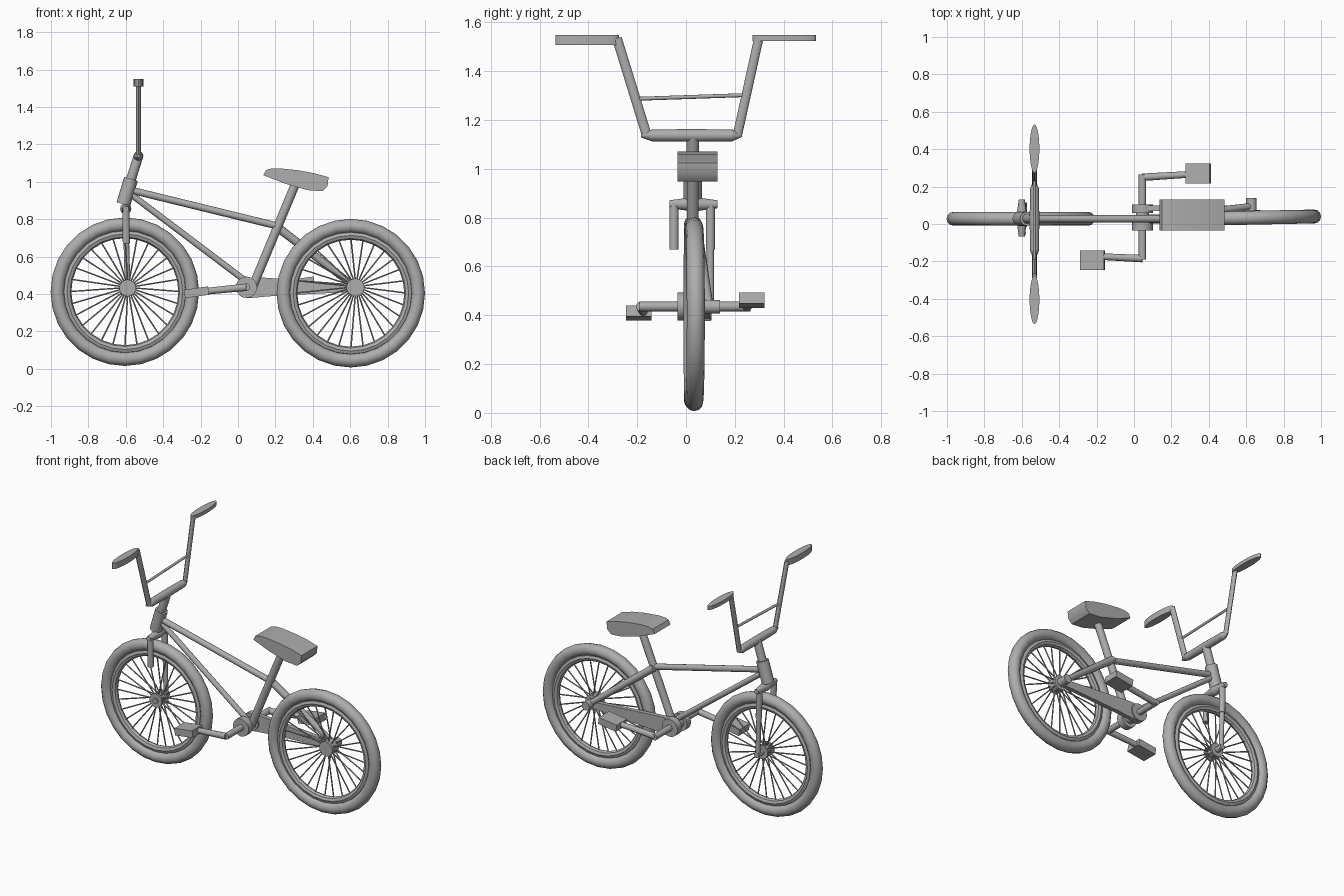
import bpy, bmesh, math
from mathutils import Vector, Matrix

if "Cube" in bpy.data.objects:
    bpy.data.objects.remove(bpy.data.objects["Cube"])

grey = bpy.data.materials.new("plain_grey")
grey.use_nodes = True
COLOUR = (0.42, 0.42, 0.42, 1)
grey.diffuse_color = COLOUR
grey.node_tree.nodes["Principled BSDF"].inputs["Base Color"].default_value = COLOUR

MID = 0.028  # centre plane of the frame


def finish(name, bm, smooth=True):
    bmesh.ops.recalc_face_normals(bm, faces=bm.faces)
    mesh = bpy.data.meshes.new(name)
    bm.to_mesh(mesh)
    bm.free()
    mesh.materials.append(grey)
    obj = bpy.data.objects.new(name, mesh)
    bpy.context.collection.objects.link(obj)
    if smooth:
        bpy.ops.object.select_all(action='DESELECT')
        obj.select_set(True)
        bpy.context.view_layer.objects.active = obj
        bpy.ops.object.shade_smooth_by_angle(angle=math.radians(40))
    return obj


def add_tube(bm, a, b, r1, r2=None, sides=12, flat=1.0):
    """Cylinder or cone from a to b; flat squeezes it along x."""
    a, b = Vector(a), Vector(b)
    turn = (b - a).to_track_quat('Z', 'Y').to_matrix().to_4x4()
    squeeze = Matrix.Translation((a + b) / 2) @ Matrix.Scale(flat, 4, (1, 0, 0))
    bmesh.ops.create_cone(bm, cap_ends=True, segments=sides, radius1=r1,
                          radius2=r1 if r2 is None else r2,
                          depth=(b - a).length, matrix=squeeze @ turn)


def tube(name, a, b, r1, r2=None, sides=12, flat=1.0):
    bm = bmesh.new()
    add_tube(bm, a, b, r1, r2, sides, flat)
    return finish(name, bm)


def lathe(name, profile, centre, steps=28, yaw=0.0):
    """Spin a closed (radius, y) profile about the wheel axle."""
    bm = bmesh.new()
    rings = []
    for i in range(steps):
        t = math.tau * i / steps
        rings.append([bm.verts.new((r * math.cos(t), y, r * math.sin(t))) for r, y in profile])
    n = len(profile)
    for i in range(steps):
        p, q = rings[i], rings[(i + 1) % steps]
        for j in range(n):
            k = (j + 1) % n
            bm.faces.new((p[j], p[k], q[k], q[j]))
    bm.transform(Matrix.Translation(centre) @ Matrix.Rotation(yaw, 4, 'Z'))
    return finish(name, bm)


def extrude(name, outline, y0, y1):
    """Extrude an (x, z) outline across y."""
    bm = bmesh.new()
    face = bm.faces.new([bm.verts.new((x, y0, z)) for x, z in outline])
    out = bmesh.ops.extrude_face_region(bm, geom=[face])
    moved = [v for v in out["geom"] if isinstance(v, bmesh.types.BMVert)]
    bmesh.ops.translate(bm, verts=moved, vec=(0, y1 - y0, 0))
    return finish(name, bm)


def circle(radius, major, count=12, squash=1.0):
    return [(major + radius * math.cos(math.tau * i / count),
             squash * radius * math.sin(math.tau * i / count)) for i in range(count)]


# Wheels: tyre, rim and spokes
def wheel(side, centre, hub, yaw):
    centre, hub = Vector(centre), Vector(hub)
    lathe(side + "_tyre", circle(0.037, 0.36), centre, yaw=yaw)
    lathe(side + "_rim", circle(0.023, 0.309, 8), centre, yaw=yaw)
    bm = bmesh.new()
    count = 28
    for i in range(count):
        t = math.tau * i / count
        out = Vector((math.cos(t), 0, math.sin(t)))
        offset = Vector((0, 0.025 if i % 2 else -0.015, 0))
        end = centre + Matrix.Rotation(yaw, 3, 'Z') @ (out * 0.3)
        add_tube(bm, hub + offset + out * 0.03, end, 0.0042, sides=5)
    finish(side + "_spokes", bm)


wheel("front", (-0.605, MID, 0.412), (-0.59, MID, 0.432), 0.0)
wheel("rear", (0.603, 0.033, 0.404), (0.628, 0.04, 0.435), 0.02)

# Hubs and axles
tube("front_hub", (-0.59, 0.0, 0.432), (-0.59, 0.06, 0.432), 0.028, sides=16)
for i, y in enumerate((-0.002, 0.058)):
    tube(f"front_hub_flange_{i}", (-0.59, y - 0.006, 0.432), (-0.59, y + 0.006, 0.432), 0.045, sides=16)
tube("front_axle", (-0.59, -0.015, 0.432), (-0.59, 0.115, 0.432), 0.018)
tube("rear_hub", (0.628, 0.01, 0.435), (0.628, 0.075, 0.435), 0.048, sides=16)
tube("rear_axle", (0.628, 0.07, 0.435), (0.628, 0.14, 0.435), 0.028)

# Fork: tapered crown, two upper legs and the left lower leg
for name, tip in (("right", -0.067), ("left", 0.13)):
    tube("fork_crown_" + name, (-0.6, 0.032, 0.855), (-0.6, tip, 0.855), 0.03, 0.016)
for name, y in (("right", -0.049), ("left", 0.1)):
    tube(f"fork_{name}_upper_leg", (-0.6, y, 0.86), (-0.597, y, 0.67), 0.019)
tube("fork_left_lower_leg", (-0.597, 0.1, 0.68), (-0.59, 0.1, 0.42), 0.015)

# Head tube and stem
tube("head_tube", (-0.613, MID, 0.88), (-0.572, MID, 1.015), 0.038, sides=16)
tube("stem", (-0.576, MID, 1.0), (-0.533, MID, 1.135), 0.026, sides=16)

# Handlebar
BAR_X = -0.532
for name, tip, shoulder in (("right", -0.185, -0.14), ("left", 0.225, 0.19)):
    tube(f"handlebar_base_{name}", (BAR_X, 0.02, 1.137), (BAR_X, shoulder, 1.137), 0.026, 0.024)
    tube(f"handlebar_end_{name}", (BAR_X, shoulder, 1.137), (BAR_X, tip, 1.137), 0.024, 0.008)
tube("handlebar_right_riser", (BAR_X, -0.16, 1.135), (BAR_X, -0.283, 1.535), 0.02, flat=0.65)
tube("handlebar_left_riser", (BAR_X, 0.21, 1.135), (BAR_X, 0.298, 1.535), 0.019, flat=0.65)
tube("handlebar_crossbar", (BAR_X, -0.2, 1.287), (BAR_X, 0.238, 1.302), 0.008)

# Flat oval grips
for name, y, low in (("right", -0.405, 1.508), ("left", 0.402, 1.524)):
    tube(f"{name}_grip", (BAR_X, y, low), (BAR_X, y, 1.548), 0.13, sides=28, flat=0.2)

# Frame tubes
tube("top_tube", (-0.565, MID, 0.953), (0.205, MID, 0.765), 0.019)
tube("down_tube", (-0.565, MID, 0.927), (0.06, MID, 0.455), 0.017)
tube("seat_tube", (0.312, MID, 1.0), (0.075, MID, 0.43), 0.024)
tube("seat_stay", (0.2, 0.04, 0.765), (0.63, 0.095, 0.435), 0.024, 0.018)

# Saddle
extrude("saddle", [(0.136, 1.035), (0.15, 1.063), (0.18, 1.071), (0.23, 1.071), (0.33, 1.06),
                   (0.41, 1.045), (0.484, 1.024), (0.479, 0.976), (0.452, 0.949),
                   (0.372, 0.955), (0.25, 0.99)], -0.035, 0.13)

# Bottom bracket and chain guard
CX, CZ = 0.045, 0.436
tube("bottom_bracket", (CX, -0.01, CZ), (CX, 0.08, CZ), 0.035, sides=16)
for name, y0, y1 in (("right", -0.035, 0.008), ("left", 0.06, 0.105)):
    tube(f"crank_disc_{name}", (CX, y0, CZ), (CX, y1, CZ), 0.057, sides=18)
extrude("chain_guard", [(0.02, 0.385), (0.05, 0.377), (0.2, 0.39), (0.63, 0.412),
                        (0.63, 0.452), (0.1, 0.49), (0.03, 0.48)], 0.07, 0.098)

# Cranks and pedals
tube("crank_axle", (CX, -0.19, CZ), (CX, 0.265, CZ), 0.02)
for name, y0, y1, px, pz in (("right", -0.185, -0.172, -0.222, 0.409),
                             ("left", 0.25, 0.268, 0.343, 0.462)):
    tube(f"{name}_crank", (CX, y0, CZ), (px, y1, pz), 0.02, 0.017)
    bm = bmesh.new()
    bmesh.ops.create_cube(bm, size=1)
    py = -0.193 if name == "right" else 0.27
    bm.transform(Matrix.Translation((px, py, pz)) @ Matrix.Rotation(math.radians(-8), 4, 'Y')
                 @ Matrix.Diagonal((0.13, 0.105, 0.045, 1)))
    finish(f"{name}_pedal", bm, smooth=False)
